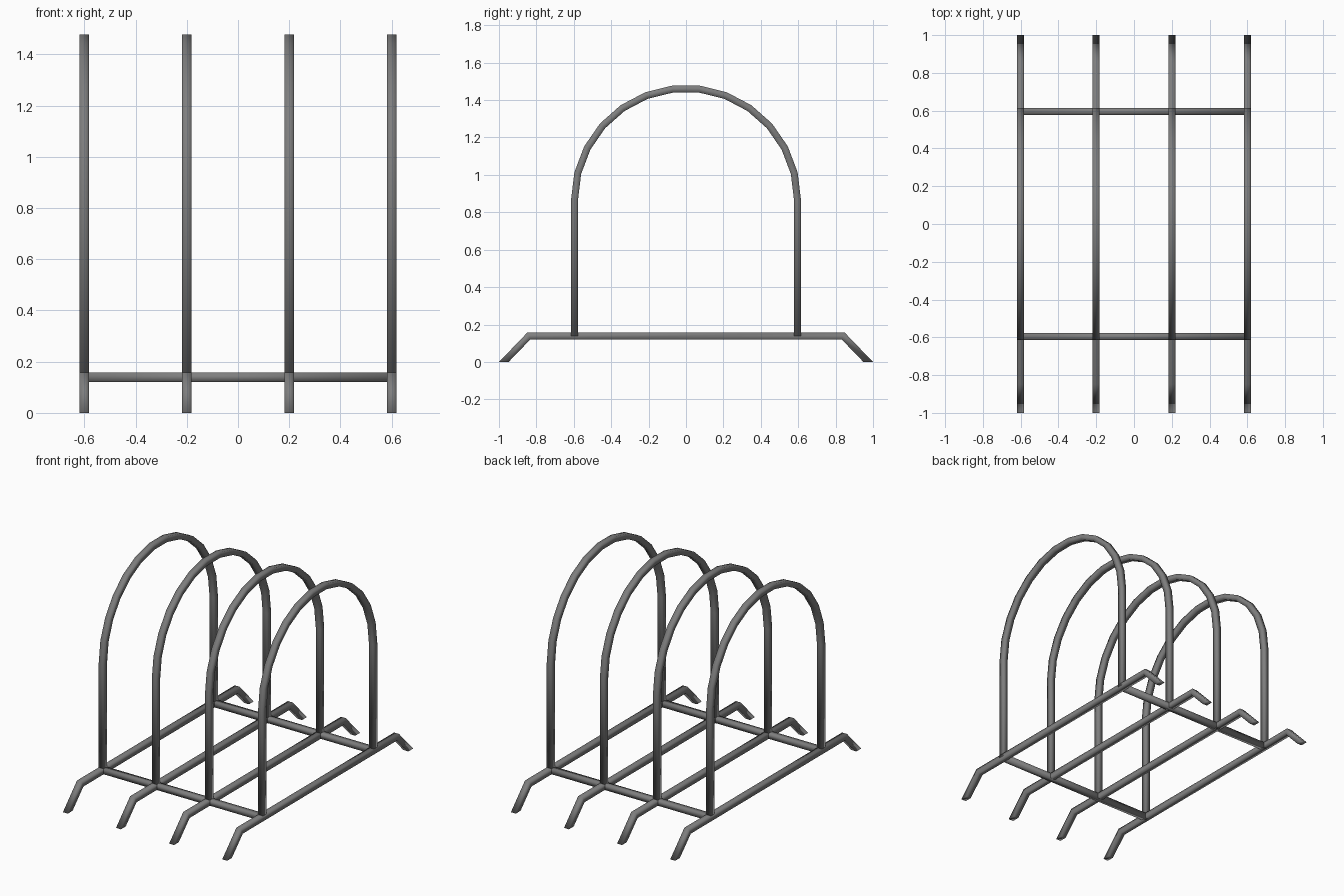
import bpy, bmesh, math
from mathutils import Vector

if "Cube" in bpy.data.objects:
    bpy.data.objects.remove(bpy.data.objects["Cube"])

HALF = 0.0185
ARCH_R = 0.596
RAIL_Z = 0.139
SPRING_Z = 0.867
ARCH_STEPS = 13
RACK_X = (-0.6, -0.2, 0.2, 0.6)

steel = bpy.data.materials.new("grey steel")
steel.use_nodes = True
grey = (0.21, 0.21, 0.21, 1)
steel.diffuse_color = grey
steel.node_tree.nodes["Principled BSDF"].inputs["Base Color"].default_value = grey


def bar(name, path, side, end_cut=None):
    """Sweep a square bar along a flat path with mitred joints.
    side is the normal of the path's plane; end_cut is the lie of the end faces."""
    pts = [Vector(p) for p in path]
    side = Vector(side)
    bm = bmesh.new()
    rings = []
    for i, p in enumerate(pts):
        before = (p - pts[i - 1]).normalized() if i else None
        after = (pts[i + 1] - p).normalized() if i < len(pts) - 1 else None
        across = side.cross(after or before)
        if before and after:
            miter = (side.cross(before) + across).normalized()
        else:
            miter = Vector(end_cut) if end_cut else across
        miter = miter / miter.dot(across)
        rings.append([bm.verts.new(p + HALF * (side * u + miter * v))
                      for u, v in ((1, 1), (-1, 1), (-1, -1), (1, -1))])
    for a, b in zip(rings, rings[1:]):
        for k in range(4):
            n = (k + 1) % 4
            bm.faces.new((a[k], a[n], b[n], b[k]))
    bm.faces.new(rings[0])
    bm.faces.new(rings[-1])
    bmesh.ops.recalc_face_normals(bm, faces=bm.faces)
    mesh = bpy.data.meshes.new(name)
    bm.to_mesh(mesh)
    bm.free()
    mesh.shade_smooth()
    mesh.materials.append(steel)
    bpy.context.collection.objects.link(bpy.data.objects.new(name, mesh))


# Hoop and footed base rail for each bay
for i, x in enumerate(RACK_X, 1):
    arch = [(x, -ARCH_R, RAIL_Z)]
    for k in range(ARCH_STEPS + 1):
        a = math.pi * k / ARCH_STEPS
        arch.append((x, -ARCH_R * math.cos(a), SPRING_Z + ARCH_R * math.sin(a)))
    arch.append((x, ARCH_R, RAIL_Z))
    bar(f"hoop_{i}", arch, (1, 0, 0))

    rail = [(x, -0.974, 0), (x, -0.84, RAIL_Z), (x, 0.84, RAIL_Z), (x, 0.974, 0)]
    bar(f"base_rail_{i}", rail, (1, 0, 0), end_cut=(0, 1, 0))

# Cross bars joining the rails
for name, y in (("front_cross_bar", -ARCH_R), ("back_cross_bar", ARCH_R)):
    bar(name, [(RACK_X[0], y, RAIL_Z), (RACK_X[-1], y, RAIL_Z)], (0, 1, 0))
